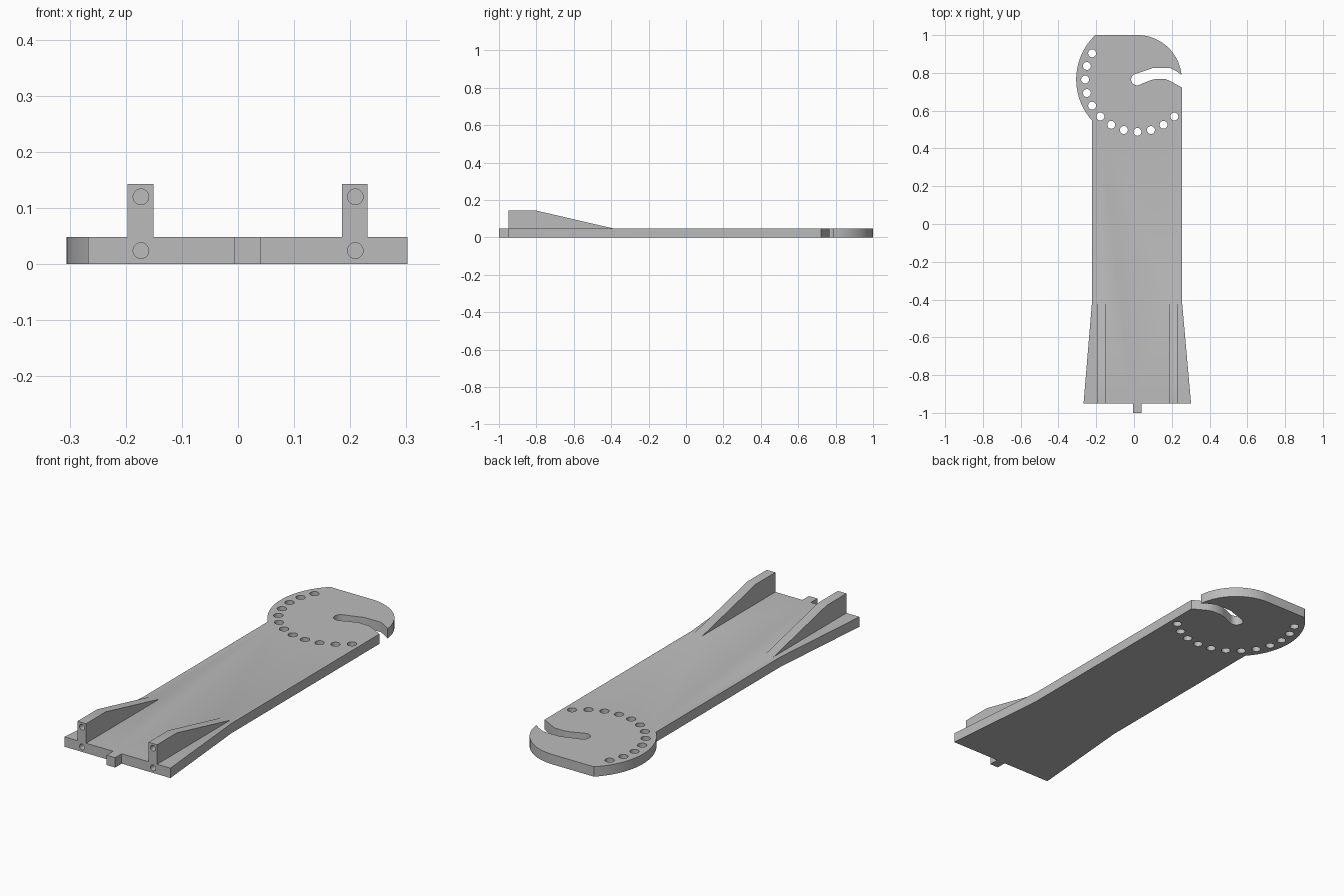
import bpy, bmesh, math
from mathutils import Matrix, Vector

if "Cube" in bpy.data.objects:
    bpy.data.objects.remove(bpy.data.objects["Cube"])

T = 0.048                      # plate thickness
C = (0.018, 0.765)             # centre of the round head

grey = bpy.data.materials.new("plain grey")
grey.diffuse_color = (0.5, 0.5, 0.5, 1)
grey.use_nodes = True
grey.node_tree.nodes["Principled BSDF"].inputs["Base Color"].default_value = grey.diffuse_color


def arc(c, r, a0, a1, n):
    return [(c[0] + r * math.cos(math.radians(a0 + (a1 - a0) * i / n)),
             c[1] + r * math.sin(math.radians(a0 + (a1 - a0) * i / n))) for i in range(n + 1)]


def prism(name, points, offset):
    """Extrude a closed 3D outline along an offset."""
    bm = bmesh.new()
    face = bm.faces.new([bm.verts.new(p) for p in points])
    new = bmesh.ops.extrude_face_region(bm, geom=[face])["geom"]
    bmesh.ops.translate(bm, verts=[v for v in new if isinstance(v, bmesh.types.BMVert)],
                        vec=Vector(offset))
    bmesh.ops.recalc_face_normals(bm, faces=bm.faces)
    mesh = bpy.data.meshes.new(name)
    bm.to_mesh(mesh)
    bm.free()
    mesh.materials.append(grey)
    ob = bpy.data.objects.new(name, mesh)
    bpy.context.collection.objects.link(ob)
    return ob


def boolean(target, other, op):
    m = target.modifiers.new(op.lower(), "BOOLEAN")
    m.object, m.operation, m.solver = other, op, "EXACT"
    bpy.context.view_layer.objects.active = target
    bpy.ops.object.modifier_apply(modifier=m.name)
    bpy.data.objects.remove(other)


# Plate outline: round head, hooked slot, straight shank, flared foot and tab
outline = arc(C, 0.235, 90, 6, 20)
outline += [(0.225, 0.808), (0.19, 0.826), (0.10, 0.826), (0.07, 0.815)]
outline += arc((0.016, 0.765), 0.031, 112, 286, 12)
outline += [(0.09, 0.762), (0.115, 0.768), (0.165, 0.768), (0.19, 0.758), (0.254, 0.722),
            (0.254, -0.41), (0.302, -0.95), (0.040, -0.95), (0.040, -1), (-0.006, -1),
            (-0.006, -0.95), (-0.267, -0.95), (-0.222, -0.41)]
outline += arc(C, 0.324, 222.2, 133.5, 24)
plate = prism("slotted_plate", [(x, y, 0) for x, y in outline], (0, 0, T))

# Tapered ribs, flush with the foot
rib = [(-0.95, 0.02), (-0.95, 0.143), (-0.80, 0.143), (-0.39, T), (-0.39, 0.02)]
for x in (-0.197, 0.185):
    boolean(plate, prism("rib", [(x, y, z) for y, z in rib], (0.046, 0, 0)), "UNION")

# Ring of index holes through the head
for i in range(12):
    p = arc(C, 0.277, 150 + 15 * i, 0, 1)[0]
    hole = [(x, y, -0.05) for x, y in arc(p, 0.021, 0, 360, 20)[:-1]]
    boolean(plate, prism("hole_cutter", hole, (0, 0, 0.2)), "DIFFERENCE")

# Blind screw holes in the front of each rib
for x in (-0.173, 0.209):
    for z in (0.024, 0.12):
        hole = [(px, -1.0, pz) for px, pz in arc((x, z), 0.014, 0, 360, 20)[:-1]]
        boolean(plate, prism("screw_cutter", hole, (0, 0.15, 0)), "DIFFERENCE")

# Smooth the curved walls, keep hard edges
bpy.ops.object.select_all(action="DESELECT")
plate.select_set(True)
bpy.context.view_layer.objects.active = plate
bpy.ops.object.shade_smooth_by_angle(angle=math.radians(25))
